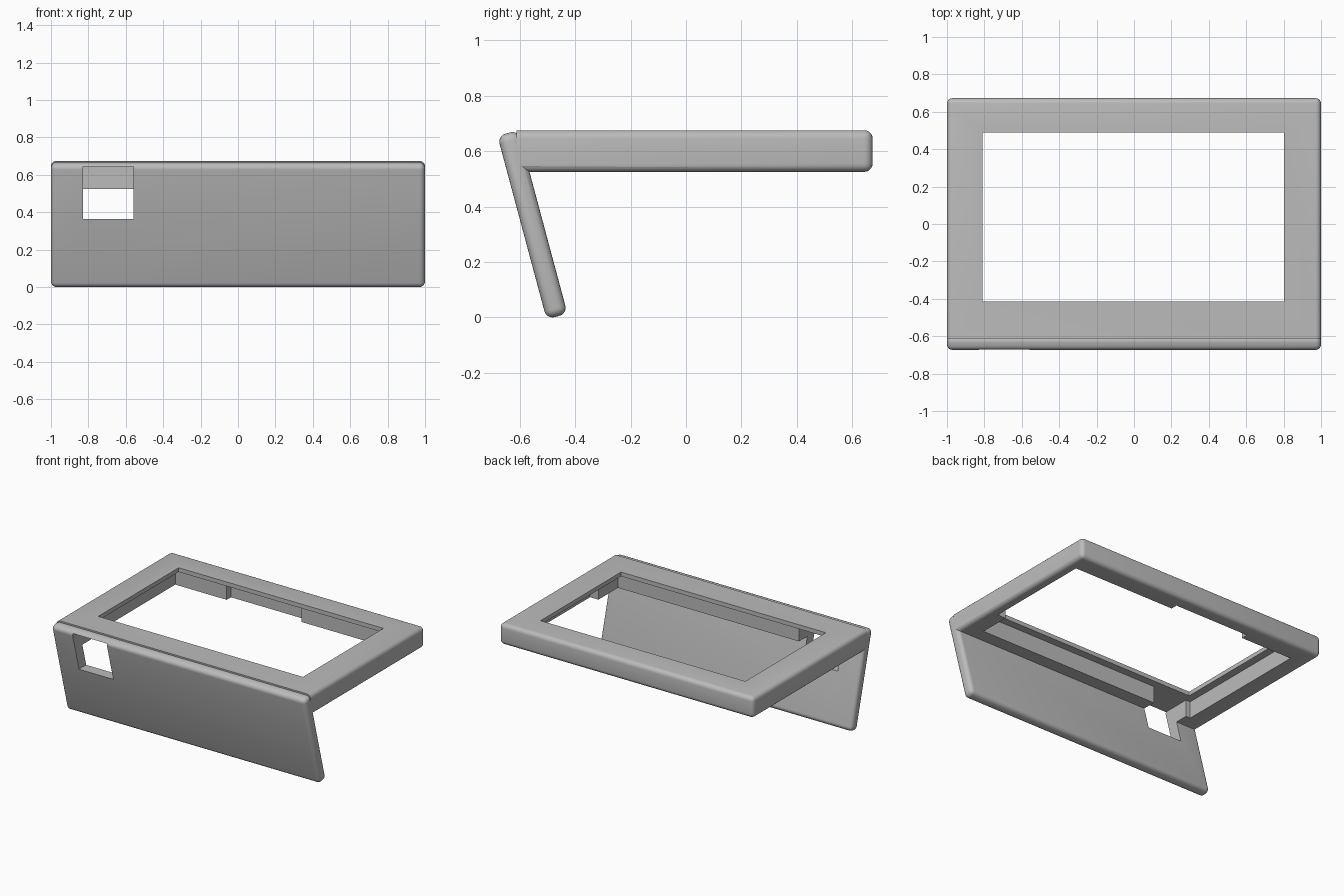
import bpy
import bmesh
from math import radians, sin, cos
from mathutils import Vector

old = bpy.data.objects.get("Cube")
if old:
    bpy.data.objects.remove(old)

grey = bpy.data.materials.new("plain grey")
grey.use_nodes = True
grey.diffuse_color = (0.5, 0.5, 0.5, 1)
grey.node_tree.nodes["Principled BSDF"].inputs["Base Color"].default_value = (0.5, 0.5, 0.5, 1)

ROUND = 0.03


def prism(name, profile, x0, x1, keep_sharp=None):
    """Extrude a (y, z) profile along x; round its edges if keep_sharp is given."""
    bm = bmesh.new()
    face = bm.faces.new([bm.verts.new((x0, y, z)) for y, z in profile])
    ext = bmesh.ops.extrude_face_region(bm, geom=[face])
    moved = [g for g in ext["geom"] if isinstance(g, bmesh.types.BMVert)]
    bmesh.ops.translate(bm, verts=moved, vec=(x1 - x0, 0, 0))
    bmesh.ops.recalc_face_normals(bm, faces=bm.faces[:])
    if keep_sharp:
        edges = [e for e in bm.edges if not keep_sharp(e)]
        bmesh.ops.bevel(bm, geom=edges, offset=ROUND, segments=5,
                        profile=0.5, affect='EDGES', clamp_overlap=True)
    mesh = bpy.data.meshes.new(name)
    bm.to_mesh(mesh)
    bm.free()
    mesh.materials.append(grey)
    obj = bpy.data.objects.new(name, mesh)
    bpy.context.collection.objects.link(obj)
    return obj


def box(name, x0, x1, y0, y1, z0, z1):
    return prism(name, [(y0, z0), (y1, z0), (y1, z1), (y0, z1)], x0, x1)


def combine(target, other, operation):
    mod = target.modifiers.new(other.name, 'BOOLEAN')
    mod.operation = operation
    mod.solver = 'EXACT'
    mod.object = other
    bpy.context.view_layer.objects.active = target
    bpy.ops.object.modifier_apply(modifier=mod.name)
    bpy.data.objects.remove(other)


# Flat frame slab, its front end buried in the leaning panel
front, back, low, high = -0.612, 0.673, 0.525, 0.675
frame = prism("screen_frame", [(front, low), (back, low), (back, high), (front, high)],
              -1, 1, lambda e: all(v.co.y < front + 0.001 for v in e.verts))

# Leaning front panel
tilt = radians(15)
down = Vector((sin(tilt), -cos(tilt)))
across = Vector((cos(tilt), sin(tilt)))
top = Vector((-0.68, 0.655))
thick, length = 0.078, 0.685
corners = [top, top + across * thick,
           top + across * thick + down * length, top + down * length]
panel = prism("front_panel", [tuple(c) for c in corners], -1, 1, lambda e: False)
combine(frame, panel, 'UNION')

# Screen recess under the lip, its side and rear reliefs, window and cable opening
lip = 0.645
cuts = [
    ("screen_recess", -0.865, 0.865, -0.47, 0.53, 0.45, lip),
    ("side_relief", 0.8, 0.93, -0.25, 0.53, 0.45, lip),
    ("rear_relief", -0.46, 0.13, 0.4, 0.578, 0.45, lip),
    ("screen_window", -0.81, 0.802, -0.415, 0.49, 0.6, 0.8),
    ("cable_opening", -0.83, -0.56, -0.9, -0.44, 0.365, lip),
]
for cut in cuts:
    combine(frame, box(*cut), 'DIFFERENCE')

# Smooth rounded edges, crisp cut edges
bpy.ops.object.select_all(action='DESELECT')
frame.select_set(True)
bpy.context.view_layer.objects.active = frame
bpy.ops.object.shade_smooth_by_angle(angle=radians(30))
